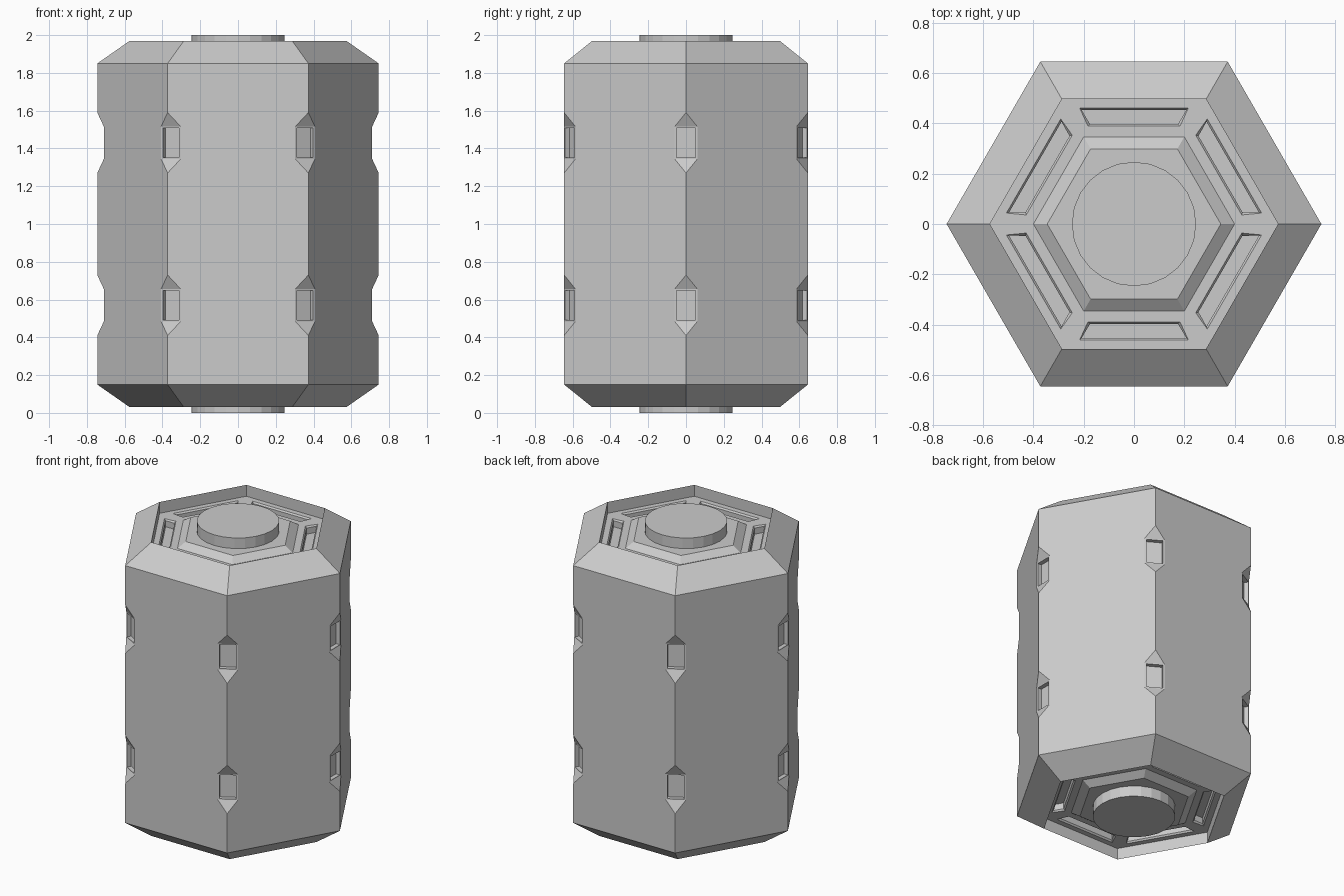
import bpy, bmesh
from math import cos, sin, pi
from mathutils import Matrix, Vector

if "Cube" in bpy.data.objects:
    bpy.data.objects.remove(bpy.data.objects["Cube"])


def make_object(name, bm):
    bmesh.ops.recalc_face_normals(bm, faces=bm.faces[:])
    mesh = bpy.data.meshes.new(name)
    bm.to_mesh(mesh)
    bm.free()
    ob = bpy.data.objects.new(name, mesh)
    bpy.context.collection.objects.link(ob)
    return ob


def loft(bm, rings):
    """Skin a closed solid through rings of equal point count."""
    vs = [[bm.verts.new(p) for p in r] for r in rings]
    n = len(vs[0])
    for a, b in zip(vs, vs[1:]):
        for i in range(n):
            j = (i + 1) % n
            bm.faces.new((a[i], a[j], b[j], b[i]))
    bm.faces.new(vs[0][::-1])
    bm.faces.new(vs[-1])


def ring(r, z, n=6):
    return [(r * cos(2 * pi * i / n), r * sin(2 * pi * i / n), z) for i in range(n)]


def turned(points, angle):
    m = Matrix.Rotation(angle, 3, 'Z')
    return [m @ Vector(p) for p in points]


def cut(body, cutter):
    mod = body.modifiers.new("cut", 'BOOLEAN')
    mod.operation = 'DIFFERENCE'
    mod.solver = 'EXACT'
    mod.object = cutter
    bpy.context.view_layer.objects.active = body
    bpy.ops.object.modifier_apply(modifier=mod.name)
    bpy.data.objects.remove(cutter)


# Hexagonal body: chamfered ends, sunken floor, raised centre plateau
half = [(0.745, 0.85), (0.573, 0.97), (0.573, 0.895), (0.40, 0.895), (0.345, 0.93)]
profile = [(r, 1 - z) for r, z in half[::-1]] + [(r, 1 + z) for r, z in half]
bm = bmesh.new()
loft(bm, [ring(r, z) for r, z in profile])
body = make_object("canister_body", bm)

# Notches across each vertical corner, two levels
notches = bmesh.new()
side = [(0.71, -0.085), (0.71, 0.085), (0.78, 0.235), (0.78, -0.235)]
for k in range(6):
    for zc in (0.57, 1.43):
        loft(notches, [turned([(x, y, zc + z) for x, z in side], k * pi / 3)
                       for y in (-0.2, 0.2)])
cut(body, make_object("corner_notch_cutter", notches))

# Rectangular pockets in the notches, and tapered slots in both end floors
pockets = bmesh.new()
for k in range(6):
    for zc in (0.57, 1.43):
        rect = [(-0.05, -0.079), (0.05, -0.079), (0.05, 0.079), (-0.05, 0.079)]
        loft(pockets, [turned([(x, y, zc + z) for y, z in rect], k * pi / 3)
                       for x in (0.682, 0.73)])
    for s in (-1, 1):
        rings = []
        for z, e in ((0.845, 0.0), (0.885, 0.0), (0.895, 0.008), (0.905, 0.016)):
            trap = [(0.397 - e, -0.175 - e), (0.453 + e, -0.208 - e),
                    (0.453 + e, 0.208 + e), (0.397 - e, 0.175 + e)]
            rings.append(turned([(x, y, 1 + s * z) for x, y in trap], pi / 6 + k * pi / 3))
        loft(pockets, rings)
cut(body, make_object("pocket_cutter", pockets))

# Round contact discs on the end plateaus
for name, z0, z1 in (("bottom_disc", 0.0, 0.08), ("top_disc", 1.92, 2.0)):
    bm = bmesh.new()
    loft(bm, [ring(0.247, z0, 24), ring(0.247, z1, 24)])
    make_object(name, bm)
